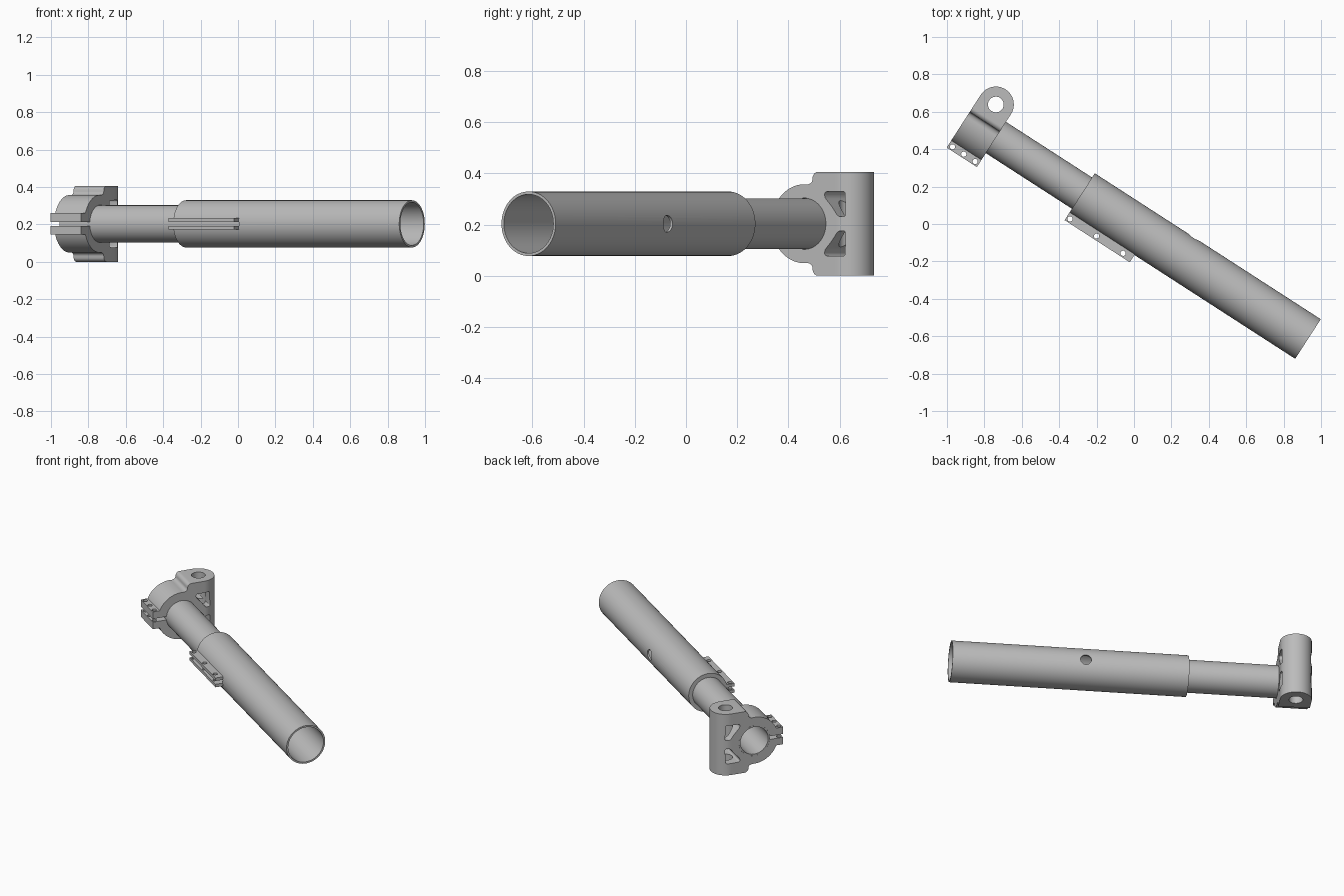
import bpy, bmesh
from math import radians, cos, sin, pi
from mathutils import Matrix

cube = bpy.data.objects.get("Cube")
if cube:
    bpy.data.objects.remove(cube)

# Assembly frame: X runs along the tubes, Z is up through their centre
FRAME = Matrix.Translation((0, 0, 0.203)) @ Matrix.Rotation(radians(-32.85), 4, 'Z')
AXIS_Y = -0.012

grey = bpy.data.materials.new("light grey metal")
grey.use_nodes = True
grey.diffuse_color = (0.5, 0.5, 0.5, 1)
grey.node_tree.nodes["Principled BSDF"].inputs["Base Color"].default_value = (0.5, 0.5, 0.5, 1)


def prism(name, pts, axis, lo, hi, round_edges=0):
    """Extrude a 2D outline along an axis from lo to hi."""
    place = {'x': lambda a, b, t: (t, a, b),
             'y': lambda a, b, t: (a, t, b),
             'z': lambda a, b, t: (a, b, t)}[axis]
    bm = bmesh.new()
    rings = [[bm.verts.new(place(a, b, t)) for a, b in pts] for t in (lo, hi)]
    n = len(pts)
    for ring in rings:
        bm.faces.new(ring)
    for i in range(n):
        j = (i + 1) % n
        bm.faces.new((rings[0][i], rings[0][j], rings[1][j], rings[1][i]))
    bmesh.ops.recalc_face_normals(bm, faces=bm.faces)
    if round_edges:
        pairs = [set(p) for p in zip(*rings)]
        long_edges = [e for e in bm.edges if set(e.verts) in pairs]
        bmesh.ops.bevel(bm, geom=long_edges, offset=round_edges, segments=3,
                        profile=0.5, affect='EDGES')
    mesh = bpy.data.meshes.new(name)
    bm.to_mesh(mesh)
    bm.free()
    ob = bpy.data.objects.new(name, mesh)
    bpy.context.collection.objects.link(ob)
    return ob


def arc(ca, cb, r, start=0, end=360, n=64):
    closed = end - start == 360
    count = n if closed else n + 1
    return [(ca + r * cos(radians(start + (end - start) * i / n)),
             cb + r * sin(radians(start + (end - start) * i / n))) for i in range(count)]


def rod(name, axis, ca, cb, r, lo, hi, n=64):
    return prism(name, arc(ca, cb, r, n=n), axis, lo, hi)


def box(name, x, y, z):
    return prism(name, [(x[0], y[0]), (x[1], y[0]), (x[1], y[1]), (x[0], y[1])], 'z', *z)


def combine(ob, operation, *tools):
    """Apply boolean tools one after another, then discard them."""
    for tool in tools:
        mod = ob.modifiers.new("boolean", 'BOOLEAN')
        mod.operation, mod.solver, mod.object = operation, 'EXACT', tool
        tool.hide_render = True
        graph = bpy.context.evaluated_depsgraph_get()
        graph.update()
        mesh = bpy.data.meshes.new_from_object(ob.evaluated_get(graph))
        ob.modifiers.clear()
        ob.data = mesh
        bpy.data.objects.remove(tool)


def finish(ob):
    ob.data.materials.clear()
    ob.data.materials.append(grey)
    ob.matrix_world = FRAME
    bpy.ops.object.select_all(action='DESELECT')
    ob.select_set(True)
    bpy.context.view_layer.objects.active = ob
    bpy.ops.object.shade_smooth_by_angle(angle=radians(30))


# Outer tube with its clamping collar
START, COLLAR_END, END = -0.323, 0.092, 1.115
outer = rod("outer_tube", 'x', AXIS_Y, 0, 0.126, START, END)
combine(outer, 'UNION', box("lugs", (START, COLLAR_END), (-0.184, -0.08), (-0.031, 0.031)))
combine(outer, 'DIFFERENCE',
        rod("collar_bore", 'x', AXIS_Y, 0, 0.1, START - 0.1, END + 0.1),
        rod("tube_bore", 'x', AXIS_Y, 0, 0.115, COLLAR_END, END + 0.1),
        box("slot", (START - 0.1, COLLAR_END + 0.002), (-0.3, -0.06), (-0.011, 0.011)),
        rod("side_hole", 'y', 0.306, 0, 0.033, 0.03, 0.3, 32),
        *[rod("bolt_hole", 'z', x, -0.163, 0.014, -0.1, 0.1, 20)
          for x in (-0.302, -0.133, 0.036)])
finish(outer)

# Inner tube sliding in the collar and held by the end clamp
CLAMP_A, CLAMP_B = -1.063, -0.871
inner = rod("inner_tube", 'x', AXIS_Y, 0, 0.0995, CLAMP_A, COLLAR_END)
combine(inner, 'DIFFERENCE',
        rod("inner_bore", 'x', AXIS_Y, 0, 0.09, CLAMP_A - 0.1, COLLAR_END + 0.1))
finish(inner)

# End clamp: side outline, trimmed by a plan outline with a rounded end
MID, HALF, PIN_Y = (CLAMP_A + CLAMP_B) / 2, (CLAMP_B - CLAMP_A) / 2, 0.136
upper = [(-0.2, 0.057)] + arc(AXIS_Y, 0, 0.154, 158, 84, 24)
upper += arc(0.006, 0.175, 0.02, -70, 0, 5) + arc(0.052, 0.177, 0.026, 165, 90, 6)
upper += [(0.26, 0.203)]
outline = upper + [(y, -z) for y, z in reversed(upper)]
clamp = prism("end_clamp", outline, 'x', CLAMP_A - 0.05, CLAMP_B + 0.05)
plan = [(CLAMP_A, -0.3), (CLAMP_B, -0.3)] + arc(MID, PIN_Y, HALF, 0, 180, 32)
combine(clamp, 'INTERSECT', prism("plan", plan, 'z', -0.3, 0.3))

# Clamp bore, split, pin hole, bolt holes and the two lightening pockets
pocket = [(0.082, 0.125), (0.172, 0.127), (0.175, 0.028),
          (0.145, 0.028), (0.115, 0.068), (0.082, 0.103)]
combine(clamp, 'DIFFERENCE',
        rod("clamp_bore", 'x', AXIS_Y, 0, 0.1, CLAMP_A - 0.1, CLAMP_B + 0.1),
        box("split", (CLAMP_A - 0.1, CLAMP_B + 0.1), (-0.3, -0.06), (-0.011, 0.011)),
        rod("pin_hole", 'z', MID, PIN_Y, 0.042, -0.3, 0.3, 48),
        *[rod("bolt_hole", 'z', MID + d, -0.18, 0.014, -0.1, 0.1, 20)
          for d in (-0.072, 0, 0.072)],
        *[prism("pocket", [(y, s * z) for y, z in pocket], 'x',
                CLAMP_A - 0.1, CLAMP_B + 0.1, 0.009) for s in (1, -1)])
finish(clamp)
